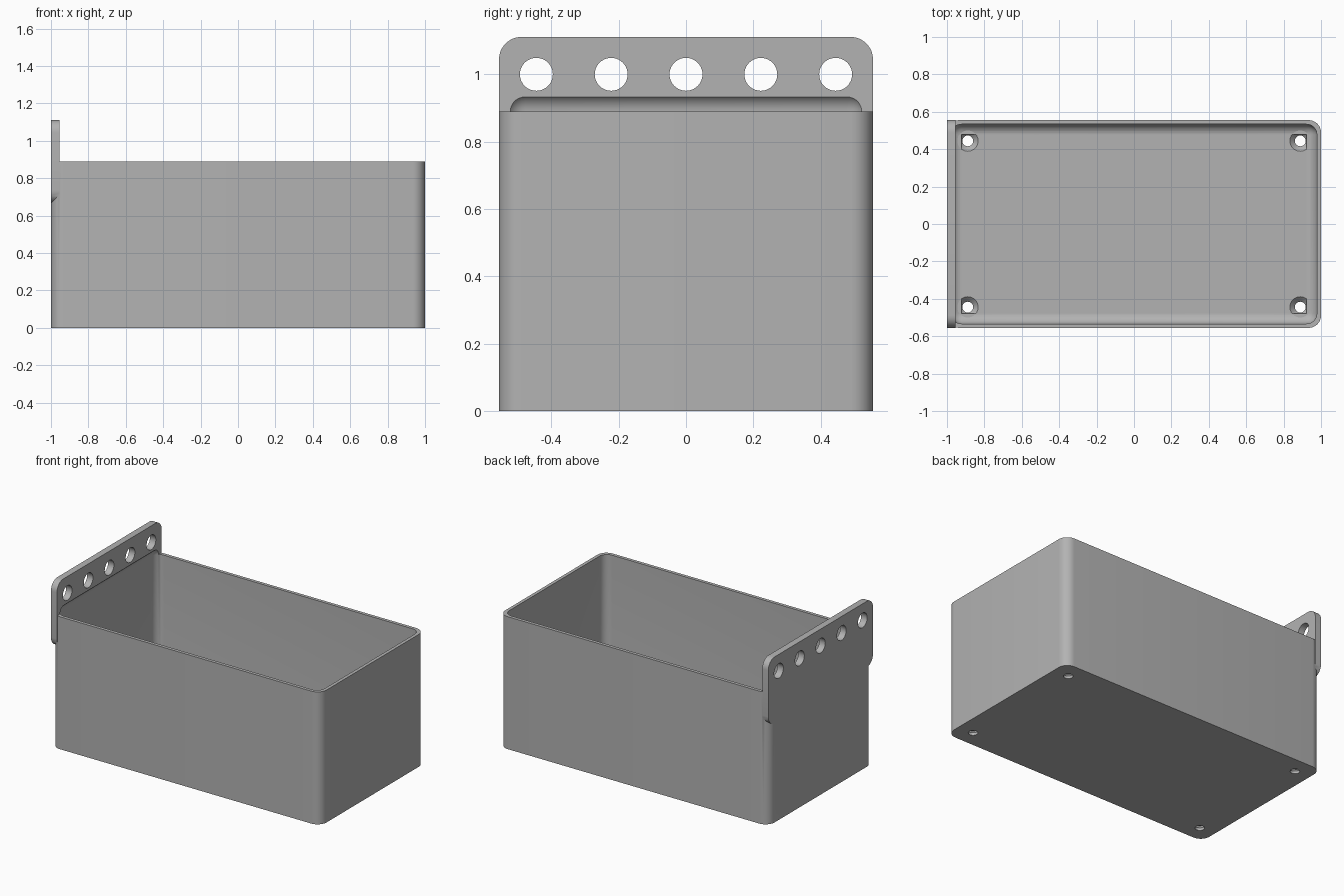
import bpy, bmesh
from mathutils import Matrix, Vector

cube = bpy.data.objects.get("Cube")
if cube:
    bpy.data.objects.remove(cube, do_unlink=True)

U = 2 / 90                        # one design step: the box is 90 x 50 x 40
WALL, FLOOR, ROUND, INNER = 1 * U, 2 * U, 3 * U, 2.5 * U
LENGTH, WIDTH, HEIGHT = 90 * U, 50 * U, 40 * U

grey = bpy.data.materials.new("plain grey")
grey.use_nodes = True
colour = (0.45, 0.45, 0.45, 1)
grey.diffuse_color = colour
grey.node_tree.nodes["Principled BSDF"].inputs["Base Color"].default_value = colour


def finish(bm, name):
    bmesh.ops.recalc_face_normals(bm, faces=bm.faces)
    mesh = bpy.data.meshes.new(name)
    bm.to_mesh(mesh)
    bm.free()
    mesh.materials.append(grey)
    obj = bpy.data.objects.new(name, mesh)
    bpy.context.collection.objects.link(obj)
    return obj


def rounded_box(name, low, high, radius, axis=None, segments=8):
    """Box between two corners; rounds edges along one axis, or all edges."""
    low, high = Vector(low), Vector(high)
    bm = bmesh.new()
    bmesh.ops.create_cube(bm, size=1)
    for v in bm.verts:
        v.co = (low + high) / 2 + v.co * (high - low)
    edges = [e for e in bm.edges if axis is None
             or abs((e.verts[0].co - e.verts[1].co).normalized()[axis]) > 0.9]
    bmesh.ops.bevel(bm, geom=edges, offset=radius, segments=segments,
                    profile=0.5, affect='EDGES')
    return finish(bm, name)


def cone(name, r1, r2, depth, centre, turn=Matrix()):
    bm = bmesh.new()
    bmesh.ops.create_cone(bm, cap_ends=True, segments=40, radius1=r1, radius2=r2,
                          depth=depth, matrix=Matrix.Translation(centre) @ turn)
    return finish(bm, name)


def combine(target, tool, operation):
    mod = target.modifiers.new(tool.name, 'BOOLEAN')
    mod.operation, mod.solver, mod.object = operation, 'EXACT', tool
    bpy.context.view_layer.objects.active = target
    bpy.ops.object.modifier_apply(modifier=mod.name)
    bpy.data.objects.remove(tool, do_unlink=True)


# Outer shell with rounded upright corners
box = rounded_box("open_box", (-LENGTH / 2, -WIDTH / 2, 0),
                  (LENGTH / 2, WIDTH / 2, HEIGHT), ROUND, axis=2)

# Hanging plate along the right end, rounded in its own plane
plate = rounded_box("hanging_plate", (-LENGTH / 2, -WIDTH / 2, 30 * U),
                    (-LENGTH / 2 + 2 * U, WIDTH / 2, 50 * U), ROUND, axis=0)
combine(box, plate, 'UNION')

# Cavity, rounded all over, which also bites a shallow recess in the plate
cavity = rounded_box("cavity", (-LENGTH / 2 + WALL, -WIDTH / 2 + WALL, FLOOR),
                     (LENGTH / 2 - WALL, WIDTH / 2 - WALL, HEIGHT + INNER), INNER)
combine(box, cavity, 'DIFFERENCE')

# Row of holes through the plate
quarter = Matrix.Rotation(1.5707963, 4, 'Y')
for i in range(-2, 3):
    hole = cone("plate_hole", 2.2 * U, 2.2 * U, 8 * U,
                (-LENGTH / 2 + U, i * 10 * U, 45 * U), quarter)
    combine(box, hole, 'DIFFERENCE')

# Countersunk screw holes in the floor corners
sink = 1.2 * U
for sx in (-1, 1):
    for sy in (-1, 1):
        x, y = sx * 40 * U, sy * 20 * U
        combine(box, cone("screw_hole", 1.3 * U, 1.3 * U, 6 * U, (x, y, U)), 'DIFFERENCE')
        combine(box, cone("countersink", 1.3 * U, 2.5 * U, sink,
                          (x, y, FLOOR - sink / 2)), 'DIFFERENCE')
        combine(box, cone("screw_clearance", 2.5 * U, 2.5 * U, 2 * U,
                          (x, y, FLOOR + U)), 'DIFFERENCE')

bpy.ops.object.select_all(action='DESELECT')
box.select_set(True)
bpy.context.view_layer.objects.active = box
bpy.ops.object.shade_smooth_by_angle(angle=0.5)
